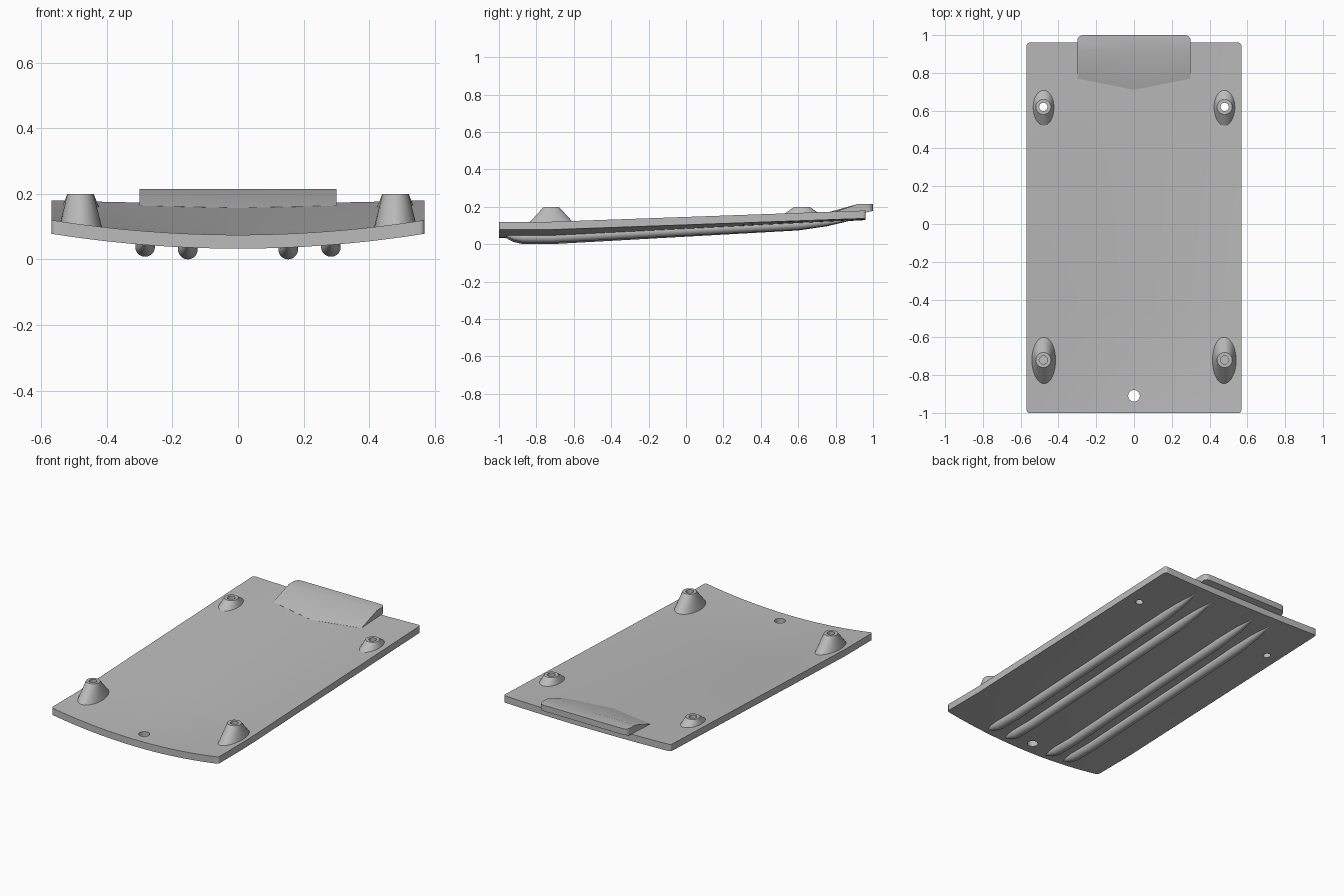
import bpy
import bmesh
from math import sin, cos, pi, radians
from mathutils import Matrix

cube = bpy.data.objects.get("Cube")
if cube:
    bpy.data.objects.remove(cube, do_unlink=True)

grey = bpy.data.materials.new("plain grey")
grey.use_nodes = True
grey.diffuse_color = (0.5, 0.5, 0.5, 1)
grey.node_tree.nodes["Principled BSDF"].inputs["Base Color"].default_value = (0.5, 0.5, 0.5, 1)

HALF_W, FRONT, BACK, BEND = 0.568, -1.0, 0.96, -0.72
THICK = 0.042


def top_z(x, y):
    """Height of the dished plate: level lip in front, then a rise that flattens out."""
    t = max(0, (y - BEND) / (BACK - BEND))
    sag = 0.045 - 0.036 * t
    return 0.075 + 0.096 * t + sag * (x / HALF_W) ** 2


def make_object(name, bm):
    bmesh.ops.recalc_face_normals(bm, faces=bm.faces)
    mesh = bpy.data.meshes.new(name)
    bm.to_mesh(mesh)
    bm.free()
    mesh.materials.append(grey)
    obj = bpy.data.objects.new(name, mesh)
    bpy.context.collection.objects.link(obj)
    return obj


def activate(obj):
    bpy.ops.object.select_all(action='DESELECT')
    obj.select_set(True)
    bpy.context.view_layer.objects.active = obj


def smooth(obj):
    activate(obj)
    bpy.ops.object.shade_smooth_by_angle(angle=radians(30))


def loft(name, rings):
    """Skin a closed solid over rings with equal point counts."""
    bm = bmesh.new()
    loops = [[bm.verts.new(p) for p in ring] for ring in rings]
    n = len(loops[0])
    for a, b in zip(loops, loops[1:]):
        for i in range(n):
            bm.faces.new((a[i], a[(i + 1) % n], b[(i + 1) % n], b[i]))
    bm.faces.new(loops[0])
    bm.faces.new(loops[-1])
    return make_object(name, bm)


def ellipse(x, y, z, rx, ry, n=40):
    return [(x + rx * cos(2 * pi * i / n), y + ry * sin(2 * pi * i / n), z) for i in range(n)]


def drill(obj, x, y, radius, z0, z1):
    """Cut a vertical round hole."""
    cutter = loft("hole_cutter", [ellipse(x, y, z, radius, radius, 24) for z in (z0, z1)])
    cutter.hide_render = True
    activate(obj)
    mod = obj.modifiers.new("hole", 'BOOLEAN')
    mod.operation = 'DIFFERENCE'
    mod.solver = 'EXACT'
    mod.object = cutter
    bpy.ops.object.modifier_apply(modifier=mod.name)
    bpy.data.objects.remove(cutter, do_unlink=True)


def bevel_edges(bm, test, width):
    edges = [e for e in bm.edges if test(*[v.co for v in e.verts])]
    bmesh.ops.bevel(bm, geom=edges, offset=width, segments=4, profile=0.5, affect='EDGES')


# Dished plate
rows = [FRONT, BEND] + [BEND + (BACK - BEND) * i / 6 for i in range(1, 7)]
cols = [HALF_W * (i / 12 - 1) for i in range(25)]
bm = bmesh.new()
grid = [[[bm.verts.new((x, y, top_z(x, y) - d)) for x in cols] for y in rows] for d in (0, THICK)]
for layer in grid:
    for a, b in zip(layer, layer[1:]):
        for i in range(len(cols) - 1):
            bm.faces.new((a[i], a[i + 1], b[i + 1], b[i]))
rims = [g[0] + [r[-1] for r in g[1:]] + g[-1][-2::-1] + [r[0] for r in g[-2:0:-1]] for g in grid]
for i in range(len(rims[0])):
    j = (i + 1) % len(rims[0])
    bm.faces.new((rims[0][i], rims[0][j], rims[1][j], rims[1][i]))
bevel_edges(bm, lambda a, b: abs(a.x) > HALF_W - 0.001 and a.x == b.x and a.y == b.y
            and (a.y == min(rows) or a.y > BACK - 0.001), 0.014)
plate = make_object("plate", bm)
drill(plate, 0, -0.91, 0.031, -0.1, 0.3)
for side in (1, -1):
    drill(plate, side * 0.48, 0.62, 0.022, -0.1, 0.3)
smooth(plate)

# Flared mounting posts with holes
for side, label in ((1, "left"), (-1, "right")):
    for place, y, rx, ry, depth in (("front", BEND, 0.063, 0.125, 0.15), ("back", 0.62, 0.055, 0.093, 0.0)):
        x = side * 0.48
        base = top_z(x, y)
        k = 1 + 0.015 / (0.2 - base)
        rings = [ellipse(x, y, 0.2 + (base - 0.2) * s, 0.04 + (rx - 0.04) * s, 0.04 + (ry - 0.04) * s)
                 for s in (k, 0.5, 0)]
        post = loft(f"{place}_{label}_post", rings)
        drill(post, x, y, 0.022, depth, 0.3)
        smooth(post)

# Runners under the plate, tapered at both ends
stations = [(-0.98, 0.0, 0.003), (-0.95, 0.4, 0.014), (-0.92, 0.75, 0.023), (-0.87, 1, 0.03),
            (BEND, 1, 0.03), (0.6, 1, 0.03), (0.75, 0.6, 0.023), (0.9, 0.0, 0.006)]
for x in (0.153, 0.283):
    for side, label in ((1, "left"), (-1, "right")):
        rings = []
        for y, drop, r in stations:
            under = top_z(x, y) - THICK
            z = under - 0.006 * drop + 0.01 * (1 - drop)
            rings.append([(side * x + r * cos(2 * pi * i / 20), y, z + r * sin(2 * pi * i / 20))
                          for i in range(20)])
        smooth(loft(f"{'inner' if x < 0.2 else 'outer'}_{label}_runner", rings))

# Raised tab at the back, with a pointed ramp
sections = []
for x in (-0.3, 0, 0.3):
    lead = 0.71 + 0.2 * abs(x)
    z = top_z(x, lead)
    sections.append([(x, lead, z), (x, 0.92, 0.215), (x, 1, 0.215), (x, 1, 0.178),
                     (x, 0.94, 0.165), (x, lead, z - 0.015)])
tab = loft("back_tab", sections)
bm = bmesh.new()
bm.from_mesh(tab.data)
bevel_edges(bm, lambda a, b: a.x == b.x and abs(a.x) > 0.29 and a.y > 0.999 and b.y > 0.999, 0.03)
bm.to_mesh(tab.data)
bm.free()
smooth(tab)
